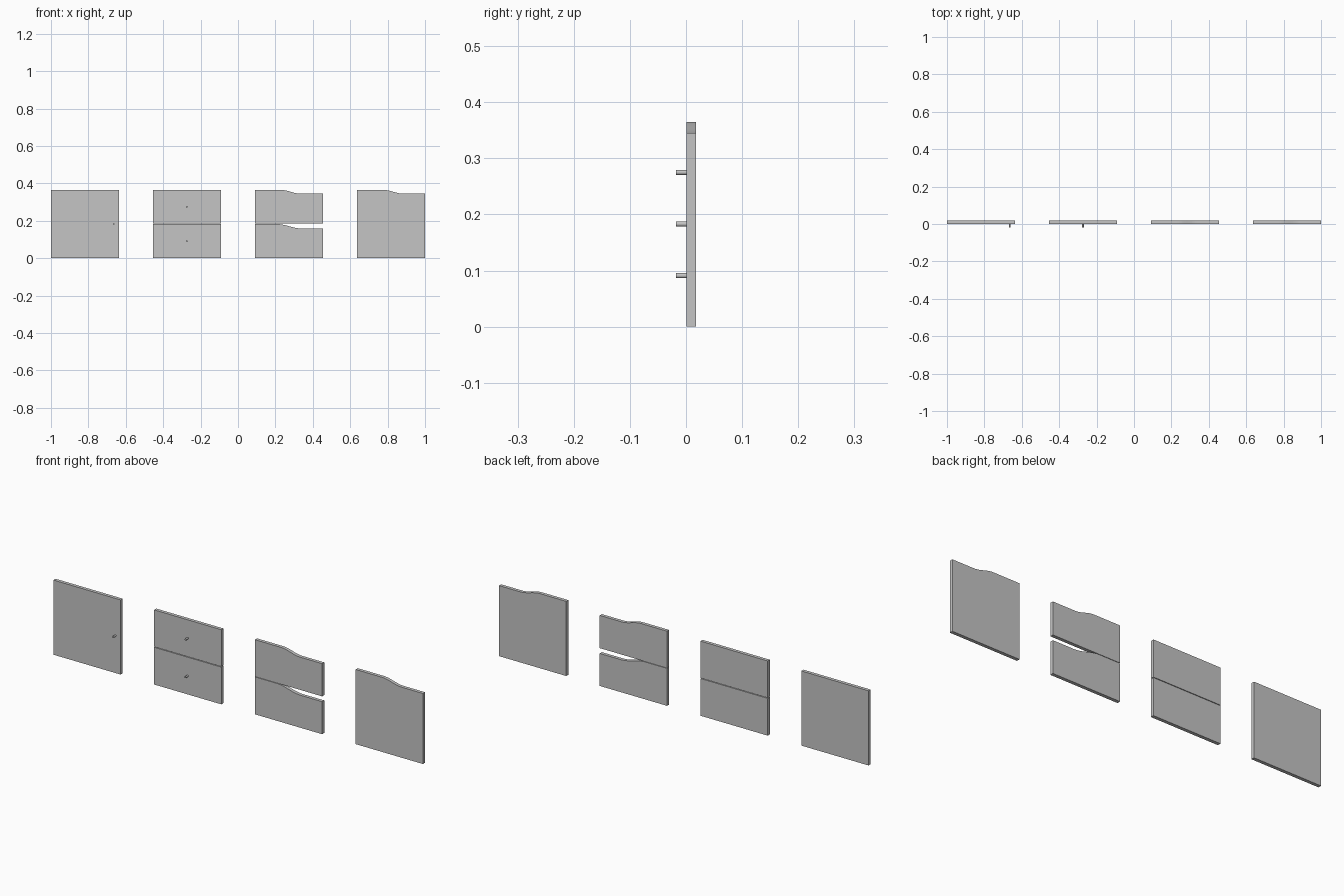
import bpy, bmesh, math
from mathutils import Matrix

if "Cube" in bpy.data.objects:
    bpy.data.objects.remove(bpy.data.objects["Cube"])

WIDTH, HEIGHT = 0.364, 0.365
FRONT, BACK = 0.001, 0.0175
KNOB_TIP = -0.0175
SPACING = (2 - WIDTH) / 3

grey = bpy.data.materials.new("grey")
grey.use_nodes = True
colour = (0.56, 0.56, 0.56, 1)
grey.diffuse_color = colour
grey.node_tree.nodes["Principled BSDF"].inputs["Base Color"].default_value = colour


def add_object(name, bm):
    bmesh.ops.recalc_face_normals(bm, faces=bm.faces)
    mesh = bpy.data.meshes.new(name)
    bm.to_mesh(mesh)
    bm.free()
    mesh.materials.append(grey)
    obj = bpy.data.objects.new(name, mesh)
    bpy.context.collection.objects.link(obj)
    return obj


def panel(name, slot, bottom, top, dip=0, start=0, end=0):
    """Upright board whose top edge can sweep down by dip between start and end."""
    left = -1 + slot * SPACING
    outline = [(left + WIDTH, bottom), (left, bottom), (left, top)]
    steps = 12
    if dip:
        for i in range(steps + 1):
            t = i / steps
            drop = dip * (1 - math.cos(math.pi * t)) / 2
            outline.append((left + start + (end - start) * t, top - drop))
    outline.append((left + WIDTH, top - dip))
    bm = bmesh.new()
    face = bm.faces.new([bm.verts.new((x, FRONT, z)) for x, z in outline])
    ext = bmesh.ops.extrude_face_region(bm, geom=[face])
    verts = [v for v in ext["geom"] if isinstance(v, bmesh.types.BMVert)]
    bmesh.ops.translate(bm, verts=verts, vec=(0, BACK - FRONT, 0))
    add_object(name, bm)


def knob(name, x, z):
    """Short round peg on the front of a board."""
    bm = bmesh.new()
    place = Matrix.Translation((x, (KNOB_TIP + FRONT) / 2, z)) @ Matrix.Rotation(math.pi / 2, 4, 'X')
    bmesh.ops.create_cone(bm, cap_ends=True, segments=16, radius1=0.0046, radius2=0.0046,
                          depth=FRONT - KNOB_TIP, matrix=place)
    obj = add_object(name, bm)
    bpy.ops.object.select_all(action='DESELECT')
    obj.select_set(True)
    bpy.context.view_layer.objects.active = obj
    bpy.ops.object.shade_smooth_by_angle()


# Plain door with a side knob
panel("plain_door", 0, 0, HEIGHT)
knob("door_knob", -0.664, 0.183)

# Pair of plain drawer fronts with centred knobs
panel("lower_drawer_front", 1, 0, 0.182)
panel("upper_drawer_front", 1, 0.185, HEIGHT)
for name, z in (("lower_drawer_knob", 0.091), ("upper_drawer_knob", 0.275)):
    knob(name, -0.273, z)

# Pair of drawer fronts with a curved finger pull
panel("lower_curved_drawer", 2, 0, 0.183, 0.024, 0.115, 0.25)
panel("upper_curved_drawer", 2, 0.185, HEIGHT, 0.02, 0.14, 0.245)

# Door with a curved finger pull
panel("curved_door", 3, 0, HEIGHT, 0.02, 0.14, 0.25)
